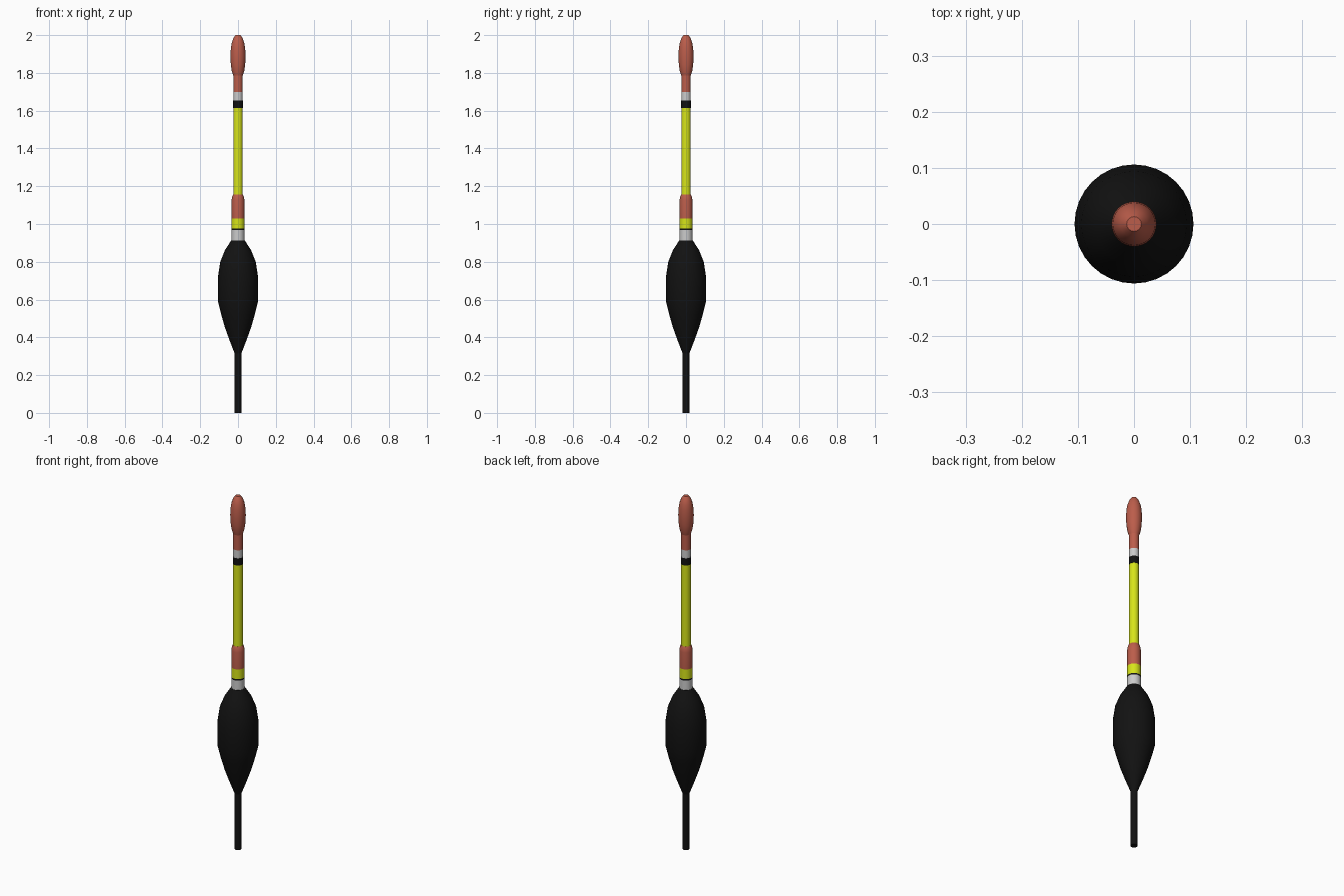
import bpy, bmesh, math

if "Cube" in bpy.data.objects:
    bpy.data.objects.remove(bpy.data.objects["Cube"])

SIDES = 32


def material(name, rgb):
    m = bpy.data.materials.new(name)
    m.diffuse_color = (*rgb, 1)
    m.use_nodes = True
    m.node_tree.nodes["Principled BSDF"].inputs["Base Color"].default_value = m.diffuse_color
    return m


BLACK = material("black", (0.006, 0.006, 0.006))
RED = material("red", (0.50, 0.11, 0.07))
YELLOW = material("yellow", (0.68, 0.78, 0.01))
SILVER = material("silver", (0.65, 0.65, 0.65))


def lathe(name, profile, mat, angle=30):
    """Spin (radius, height) points around z and close both ends."""
    bm = bmesh.new()
    rings = []
    for r, z in profile:
        rings.append([bm.verts.new((r * math.cos(t), r * math.sin(t), z))
                      for t in (2 * math.pi * i / SIDES for i in range(SIDES))])
    for a, b in zip(rings, rings[1:]):
        for i in range(SIDES):
            j = (i + 1) % SIDES
            bm.faces.new((a[i], a[j], b[j], b[i]))
    bm.faces.new(rings[0][::-1])
    bm.faces.new(rings[-1])
    mesh = bpy.data.meshes.new(name)
    bm.to_mesh(mesh)
    bm.free()
    mesh.materials.append(mat)
    ob = bpy.data.objects.new(name, mesh)
    bpy.context.collection.objects.link(ob)
    bpy.ops.object.select_all(action='DESELECT')
    ob.select_set(True)
    bpy.context.view_layer.objects.active = ob
    bpy.ops.object.shade_smooth_by_angle(angle=math.radians(angle))


def band(name, r, z0, z1, mat):
    lathe(name, [(r, z0), (r, z1)], mat)


# Lower stem and buoyant body
band("lower_stem", 0.018, 0.0, 0.32, BLACK)
lathe("float_body", [(0.018, 0.315), (0.045, 0.385), (0.07, 0.455), (0.09, 0.525),
                     (0.106, 0.59), (0.106, 0.72), (0.094, 0.80), (0.07, 0.86),
                     (0.036, 0.913)], BLACK)

# Collar bands above the body
band("collar_silver_band", 0.034, 0.913, 0.967, SILVER)
band("collar_black_ring", 0.034, 0.967, 0.975, BLACK)
band("collar_yellow_band", 0.034, 0.975, 1.03, YELLOW)
lathe("collar_red_sleeve", [(0.034, 1.03), (0.034, 1.125), (0.031, 1.145), (0.026, 1.155)], RED)

# Antenna
band("antenna_yellow", 0.025, 1.155, 1.615, YELLOW)
band("antenna_black_band", 0.026, 1.615, 1.655, BLACK)
band("antenna_silver_band", 0.025, 1.655, 1.70, SILVER)
band("antenna_red", 0.025, 1.70, 1.79, RED)

# Bulb tip
lathe("bulb_tip", [(0.025, 1.785), (0.033, 1.81), (0.038, 1.845), (0.04, 1.89),
                   (0.038, 1.93), (0.033, 1.96), (0.024, 1.985), (0.013, 2.0)], RED)
